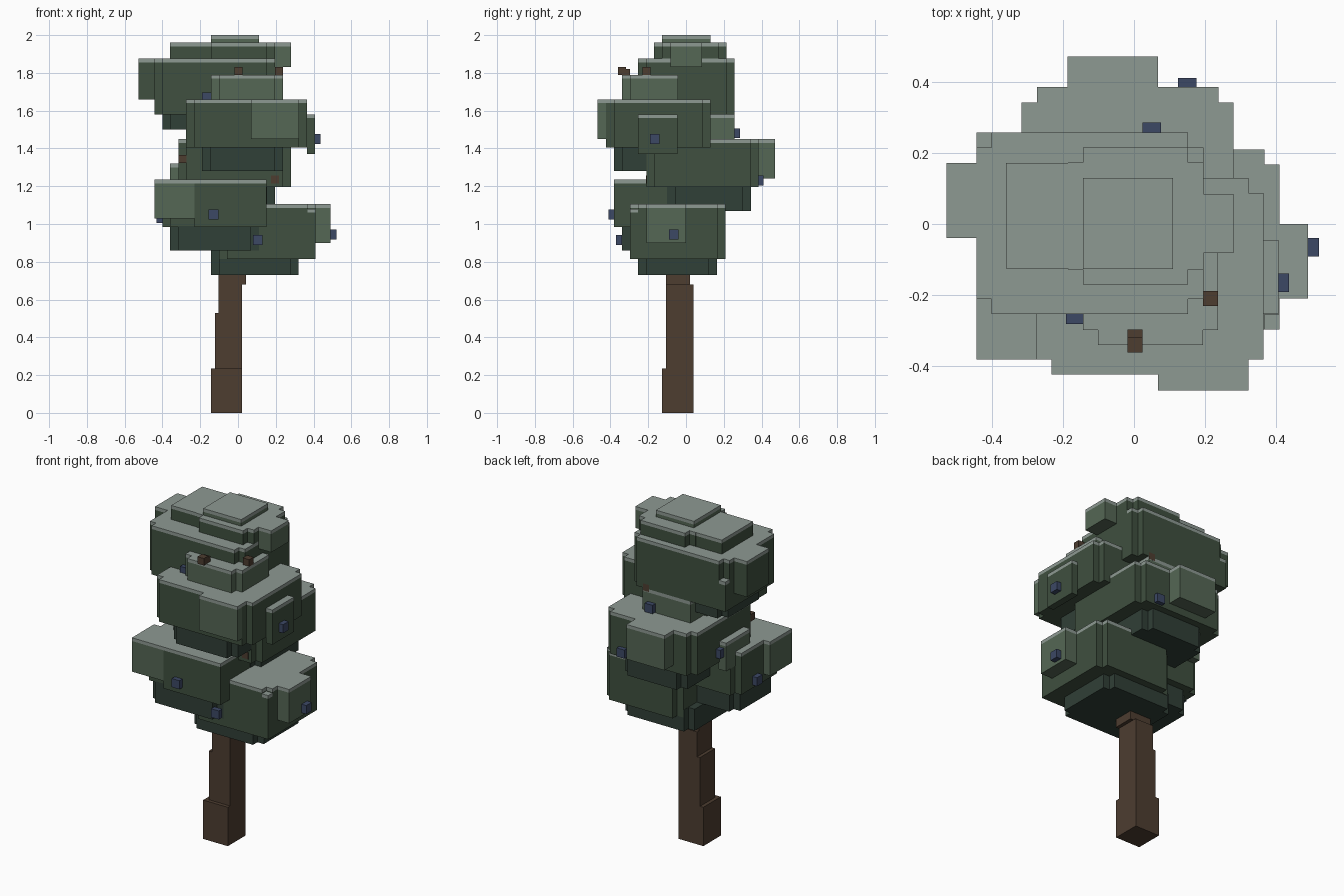
import bpy, bmesh

if "Cube" in bpy.data.objects:
    bpy.data.objects.remove(bpy.data.objects["Cube"])

def mat(name, r, g, b):
    m = bpy.data.materials.new(name)
    m.diffuse_color = (r, g, b, 1)
    m.use_nodes = True
    m.node_tree.nodes["Principled BSDF"].inputs["Base Color"].default_value = m.diffuse_color
    return m

BARK = mat("bark", .075, .047, .03)
DARK = mat("leaf_dark", .03, .05, .038)
MID = mat("leaf_mid", .05, .08, .05)
LIGHT = mat("leaf_light", .09, .135, .09)
FROST = mat("frost", .27, .32, .29)
BERRY = mat("berry", .045, .065, .13)
V = 0.0423  # block size

def prism(name, m, x0, x1, y0, y1, z0, z1, n=0):
    """Upright block; n cuts stepped notches of that size into its corners."""
    if n:
        pts = [(x0+n, y0), (x1-n, y0), (x1-n, y0+n), (x1, y0+n), (x1, y1-n), (x1-n, y1-n),
               (x1-n, y1), (x0+n, y1), (x0+n, y1-n), (x0, y1-n), (x0, y0+n), (x0+n, y0+n)]
    else:
        pts = [(x0, y0), (x1, y0), (x1, y1), (x0, y1)]
    bm = bmesh.new()
    f = bm.faces.new([bm.verts.new((x, y, z0)) for x, y in pts])
    top = bmesh.ops.extrude_face_region(bm, geom=[f])["geom"]
    bmesh.ops.translate(bm, vec=(0, 0, z1 - z0),
                        verts=[v for v in top if isinstance(v, bmesh.types.BMVert)])
    bmesh.ops.recalc_face_normals(bm, faces=bm.faces)
    me = bpy.data.meshes.new(name)
    bm.to_mesh(me)
    bm.free()
    me.materials.append(m)
    bpy.context.collection.objects.link(bpy.data.objects.new(name, me))

def leaf(name, m, x0, x1, y0, y1, z0, z1, n=0):
    """Leaf block with a thin frosted top."""
    prism(name, m, x0, x1, y0, y1, z0, z1 - .02, n)
    prism(name + "_frost", FROST, x0, x1, y0, y1, z1 - .02, z1, n)

# trunk
prism("trunk_base", BARK, -.144, .021, -.127, .04, 0, .235)
prism("trunk_lower", BARK, -.122, .021, -.105, .04, .235, .53)
prism("trunk_middle", BARK, -.102, .021, -.105, .04, .53, .68)
prism("trunk_upper", BARK, -.102, .042, -.105, .02, .68, .80)

# lowest right clump
prism("low_underside", DARK, -.144, .32, -.253, .165, .73, .86, V)
leaf("low_clump", MID, -.10, .41, -.297, .21, .815, 1.105, V)
leaf("low_corner", MID, .365, .41, -.297, -.254, .815, 1.08)
leaf("low_side_lobe", LIGHT, .41, .49, -.21, 0, .90, 1.105)

# front left clump
prism("left_underside", DARK, -.36, .11, -.34, .04, .86, .99, V)
leaf("left_clump", MID, -.40, .15, -.34, .085, .985, 1.235, V)
leaf("left_front_panel", MID, -.23, .15, -.382, -.297, .985, 1.235)
leaf("left_lobe", LIGHT, -.443, -.23, -.382, -.17, 1.03, 1.235)

# back clump
prism("back_underside", DARK, -.22, .195, -.1, .343, 1.07, 1.20, V)
leaf("back_clump", MID, -.316, .28, -.21, .385, 1.195, 1.45, V)
leaf("back_lobe", LIGHT, -.187, .068, .385, .472, 1.24, 1.45)
leaf("back_left_lobe", LIGHT, -.36, -.31, -.10, .13, 1.15, 1.32)

# front right clump
prism("front_underside", DARK, -.19, .237, -.382, 0, 1.28, 1.41, V)
leaf("front_clump", MID, -.274, .365, -.424, .13, 1.405, 1.66, V)
leaf("front_lobe", LIGHT, .068, .323, -.468, -.424, 1.45, 1.66)
leaf("front_side_lobe", MID, .365, .407, -.253, -.045, 1.37, 1.58)
leaf("front_back_lobe", LIGHT, -.21, .11, .10, .257, 1.42, 1.58)
leaf("front_cap", LIGHT, -.144, .237, -.34, 0, 1.66, 1.79, V)

# top clump
prism("top_underside", DARK, -.40, .10, -.17, .21, 1.50, 1.62, V)
leaf("top_clump", MID, -.443, .195, -.253, .257, 1.58, 1.875, V)
leaf("top_corner", MID, -.443, -.40, .215, .257, 1.58, 1.76)
leaf("top_left_lobe", MID, -.528, -.443, -.04, .172, 1.66, 1.875)
leaf("crown_left", MID, -.36, -.144, -.125, .172, 1.85, 1.96)
leaf("crown", MID, -.186, .195, -.17, .215, 1.71, 1.96, V)
leaf("crown_side_lobe", LIGHT, .195, .28, -.082, .085, 1.83, 1.96)
leaf("crown_cap", LIGHT, -.144, .11, -.127, .13, 1.96, 2.0)

# twigs
for i, (x, y, z) in enumerate([(.003, -.34, 1.81), (.003, -.318, 1.80), (.216, -.21, 1.81),
                               (.088, .236, 1.585), (-.293, -.19, 1.345), (.195, -.19, 1.235)]):
    h = V / 2
    prism(f"twig_{i}", BARK, x - h, x + h, y - h, y + h, z - h, z + h)

# berries: position and the axis they stick out along
for i, (x, y, z, ax) in enumerate([(-.13, -.395, 1.05, "y"), (.105, -.355, .915, "y"),
                                   (.505, -.065, .945, "x"), (.42, -.165, 1.45, "x"),
                                   (-.165, -.265, 1.67, "y"), (.05, .27, 1.48, "y"),
                                   (.15, .395, 1.23, "y"), (-.33, .14, 1.26, "x"),
                                   (-.415, -.09, 1.03, "x")]):
    a, b = (.016, .026) if ax == "x" else (.026, .016)
    prism(f"berry_{i}", BERRY, x - a, x + a, y - b, y + b, z - .026, z + .026,)
